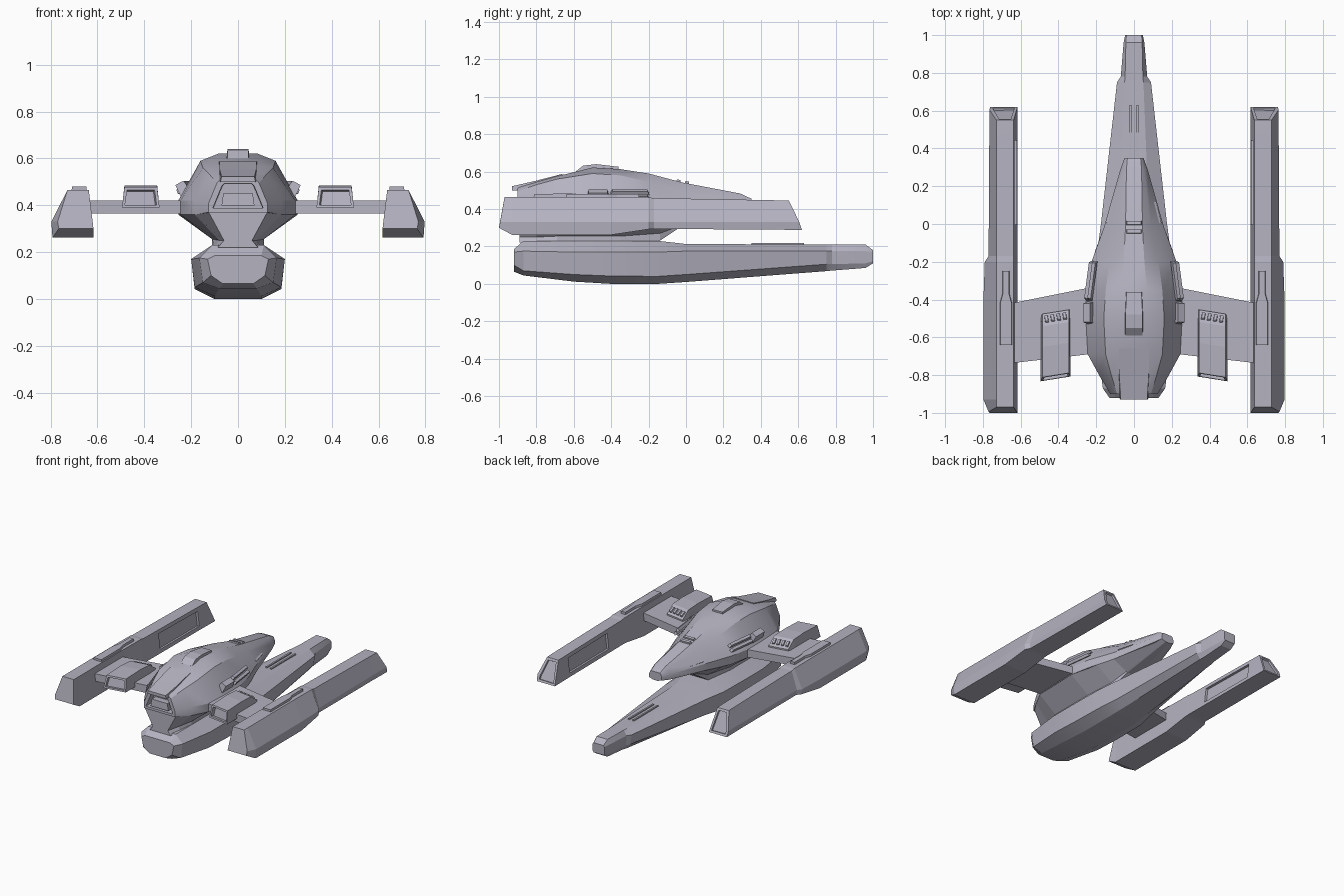
import bpy
import bmesh
from mathutils import Euler, Vector

cube = bpy.data.objects.get("Cube")
if cube:
    bpy.data.objects.remove(cube, do_unlink=True)

HULL_COLOUR = (0.46, 0.45, 0.53, 1.0)
hull_grey = bpy.data.materials.new("hull_lavender_grey")
hull_grey.use_nodes = True
hull_grey.diffuse_color = HULL_COLOUR
shader = next(n for n in hull_grey.node_tree.nodes if n.type == "BSDF_PRINCIPLED")
shader.inputs["Base Color"].default_value = HULL_COLOUR
shader.inputs["Roughness"].default_value = 0.6


def add_object(name, bm):
    """Turn a bmesh into a linked object with the hull material."""
    bmesh.ops.recalc_face_normals(bm, faces=bm.faces[:])
    mesh = bpy.data.meshes.new(name)
    bm.to_mesh(mesh)
    bm.free()
    mesh.materials.append(hull_grey)
    obj = bpy.data.objects.new(name, mesh)
    bpy.context.collection.objects.link(obj)
    return obj


def loft(name, rings):
    """Skin a list of closed rings of 3D points and cap both ends."""
    bm = bmesh.new()
    loops = [[bm.verts.new(p) for p in ring] for ring in rings]
    count = len(rings[0])
    for a, b in zip(loops, loops[1:]):
        for i in range(count):
            j = (i + 1) % count
            bm.faces.new((a[i], a[j], b[j], b[i]))
    bm.faces.new(loops[0])
    bm.faces.new(loops[-1])
    return add_object(name, bm)


def symmetric_ring(y, half):
    """Complete a right-hand half profile of (x, z) pairs, listed top down."""
    right = [(x, y, z) for x, z in half]
    left = [(-x, y, z) for x, z in reversed(half)]
    return right + left


def block(name, centre, size, rotation=(0, 0, 0), taper=1.0):
    """Box with an optionally narrowed top."""
    bm = bmesh.new()
    bmesh.ops.create_cube(bm, size=1)
    turn = Euler(rotation).to_matrix()
    for v in bm.verts:
        shrink = taper if v.co.z > 0 else 1.0
        local = Vector((v.co.x * size[0] * shrink, v.co.y * size[1] * shrink, v.co.z * size[2]))
        v.co = turn @ local + Vector(centre)
    return add_object(name, bm)


def recess(obj, rule, margin, depth):
    """Inset and sink every face that satisfies rule(centre, normal)."""
    bm = bmesh.new()
    bm.from_mesh(obj.data)
    bm.normal_update()
    chosen = [f for f in bm.faces if rule(f.calc_center_median(), f.normal)]
    bmesh.ops.inset_individual(bm, faces=chosen, thickness=margin, depth=0)
    bmesh.ops.inset_individual(bm, faces=chosen, thickness=0.002, depth=-depth)
    bm.to_mesh(obj.data)
    bm.free()


def mirror_pair(obj, part):
    """Name the part as left and add its right-hand twin."""
    obj.name = "left_" + part
    twin = obj.copy()
    twin.data = obj.data.copy()
    twin.name = "right_" + part
    for v in twin.data.vertices:
        v.co.x = -v.co.x
    twin.data.flip_normals()
    bpy.context.collection.objects.link(twin)


def smooth(obj, angle):
    bpy.ops.object.select_all(action="DESELECT")
    obj.select_set(True)
    bpy.context.view_layer.objects.active = obj
    bpy.ops.object.shade_smooth_by_angle(angle=angle)


# Lower hull: y, then (half width, z) for deck, waist, chine and keel
lower = [
    (-.92, (.10, .185), (.13, .17), (.115, .10), (.065, .065)),
    (-.87, (.11, .23), (.165, .175), (.15, .07), (.08, .045)),
    (-.6, (.11, .23), (.2, .17), (.185, .05), (.1, .012)),
    (-.4, (.11, .23), (.2, .17), (.185, .042), (.1, 0)),
    (-.15, (.11, .23), (.195, .17), (.18, .04), (.1, 0)),
    (0, (.08, .213), (.175, .175), (.155, .05), (.09, .01)),
    (.75, (.05, .21), (.09, .175), (.08, .105), (.05, .068)),
    (.78, (.047, .21), (.07, .175), (.065, .105), (.045, .071)),
    (.96, (.043, .21), (.055, .175), (.052, .11), (.042, .085)),
    (1, (.04, .18), (.047, .17), (.047, .12), (.04, .11)),
]
lower_hull = loft("lower_hull", [symmetric_ring(y, half) for y, *half in lower])
smooth(lower_hull, 0.3)

# Upper hull: y, then (half width, z) for crown, shoulder, rim top and rim edge
upper = [
    (-.9, (.07, .515), (.09, .495), (.125, .41), (.125, .37)),
    (-.8, (.075, .545), (.12, .53), (.185, .42), (.185, .36)),
    (-.69, (.08, .575), (.15, .56), (.245, .42), (.245, .36)),
    (-.5, (.08, .622), (.16, .59), (.255, .42), (.255, .36)),
    (-.35, (.07, .613), (.15, .58), (.255, .42), (.255, .36)),
    (-.2, (.055, .59), (.13, .545), (.225, .42), (.225, .36)),
    (-.02, (.045, .542), (.09, .5), (.16, .42), (.16, .37)),
    (.29, (.04, .483), (.052, .47), (.072, .43), (.072, .395)),
    (.35, (.035, .455), (.042, .45), (.05, .43), (.05, .405)),
]
upper_hull = loft("upper_hull", [symmetric_ring(y, half) for y, *half in upper])
recess(upper_hull, lambda c, n: n.y < -.9 and c.y < -.88, .025, .05)
smooth(upper_hull, 0.45)

# Neck flaring from the lower deck to the upper rim
neck = [
    (-.89, (.125, .37), (.06, .25), (.085, .22)),
    (-.8, (.185, .36), (.08, .25), (.1, .22)),
    (-.69, (.245, .36), (.11, .255), (.11, .22)),
    (-.35, (.255, .36), (.11, .255), (.11, .22)),
    (-.14, (.205, .362), (.08, .27), (.08, .23)),
    (-.02, (.16, .37), (.05, .315), (.04, .31)),
    (.35, (.05, .405), (.02, .395), (.015, .394)),
]
loft("neck", [symmetric_ring(y, half) for y, *half in neck])

# Brow over the front opening, and the sill inside it
brow = [(-.93, .07, .522, .5), (-.8, .078, .552, .5), (-.66, .08, .588, .54)]
loft("front_brow", [symmetric_ring(y, [(w, t), (w + .005, b)]) for y, w, t, b in brow])
block("front_sill", (0, -.87, .425), (.14, .06, .05), taper=.9)

# Crown hatch, crossbars and deck rails on the centre line
hatch = [(-.59, .045, .6), (-.55, .045, .632), (-.48, .045, .64), (-.36, .04, .626)]
loft("crown_hatch", [symmetric_ring(y, [(w, z), (w + .005, .59)]) for y, w, z in hatch])
for number, y in enumerate((-.04, .005)):
    block(f"crown_bar_{number + 1}", (0, y, .549 - .18 * (y + .04)), (.085, .022, .016), (-.18, 0, 0), .9)
mirror_pair(block("rail", (.018, .49, .212), (.012, .28, .014)), "deck_rail")

# Flank equipment on the upper hull
mirror_pair(block("flank", (.233, -.47, .465), (.05, .125, .07), (0, .5, 0), .8), "flank_box")
for number, lift in enumerate((0, .028)):
    rail = block("rail", (.238 - lift * .6, -.3, .462 + lift), (.022, .21, .02), (0, .5, .13), .9)
    mirror_pair(rail, f"flank_rail_{number + 1}")
mirror_pair(block("vent", (.117, .06, .43), (.02, .13, .025), (0, .5, .26), .9), "tail_vent")

# Wings joining the hull to the nacelles
plan = [(.2, -.685, -.33), (.65, -.737, -.42)]
wing = loft("wing", [[(x, f, .365), (x, f, .42), (x, r, .42), (x, r, .365)] for x, f, r in plan])
mirror_pair(wing, "wing")

# Wing pods, slightly swept, with a sunken intake and rear vents
POD_X = .415


def pod_ring(y, top, lean):
    corners = [(-.08, .39, 0), (-.07, top, lean), (.07, top, lean), (.08, .39, 0)]
    return [(POD_X + x, y + shift - .16 * x, z) for x, z, shift in corners]


pod = loft("pod", [pod_ring(-.82, .478, .02), pod_ring(-.64, .484, 0),
                   pod_ring(-.53, .478, 0), pod_ring(-.465, .43, 0)])
recess(pod, lambda c, n: n.y < -.8, .017, .025)
mirror_pair(pod, "wing_pod")
for number in range(4):
    x = -.048 + number * .032
    vent = block("vent", (POD_X + x, -.495 - .16 * x, .456), (.02, .045, .014), (-.63, 0, -.16), .8)
    mirror_pair(vent, f"pod_vent_{number + 1}")


# Nacelles: y, lean of the top edge, outer x, top z, bottom z
def nacelle_ring(y, lean, outer, top, base):
    corners = [(.617, base, 0), (.637, top, lean), (.728, top, lean),
               (outer, .33, lean * .2), (outer - .005, base, 0)]
    return [(x, y + shift, z) for x, z, shift in corners]


stations = [
    (-1, .03, .77, .465, .3), (-.93, 0, .797, .465, .262), (-.4, 0, .797, .465, .262),
    (-.2, 0, .79, .463, .292), (-.17, 0, .77, .458, .294), (-.03, 0, .769, .456, .293),
    (.47, 0, .766, .447, .29), (.62, -.07, .766, .445, .288),
]
nacelle = loft("nacelle", [nacelle_ring(*s) for s in stations])
recess(nacelle, lambda c, n: n.x < -.8 and 0 < c.y < .4, .038, .015)
recess(nacelle, lambda c, n: n.y > .7 and c.y > .5, .022, .012)
mirror_pair(nacelle, "nacelle")

# Raised spine on each nacelle, stepping down to a narrow tail
spine = [(-.64, .034), (-.42, .034), (-.37, .02), (-.25, .02)]
spine_rings = []
for y, half in spine:
    spine_rings.append([(.678 + x, y, z) for x, z in
                        ((-half, .455), (-half + .004, .48), (half - .004, .48), (half, .455))])
mirror_pair(loft("spine", spine_rings), "nacelle_spine")
